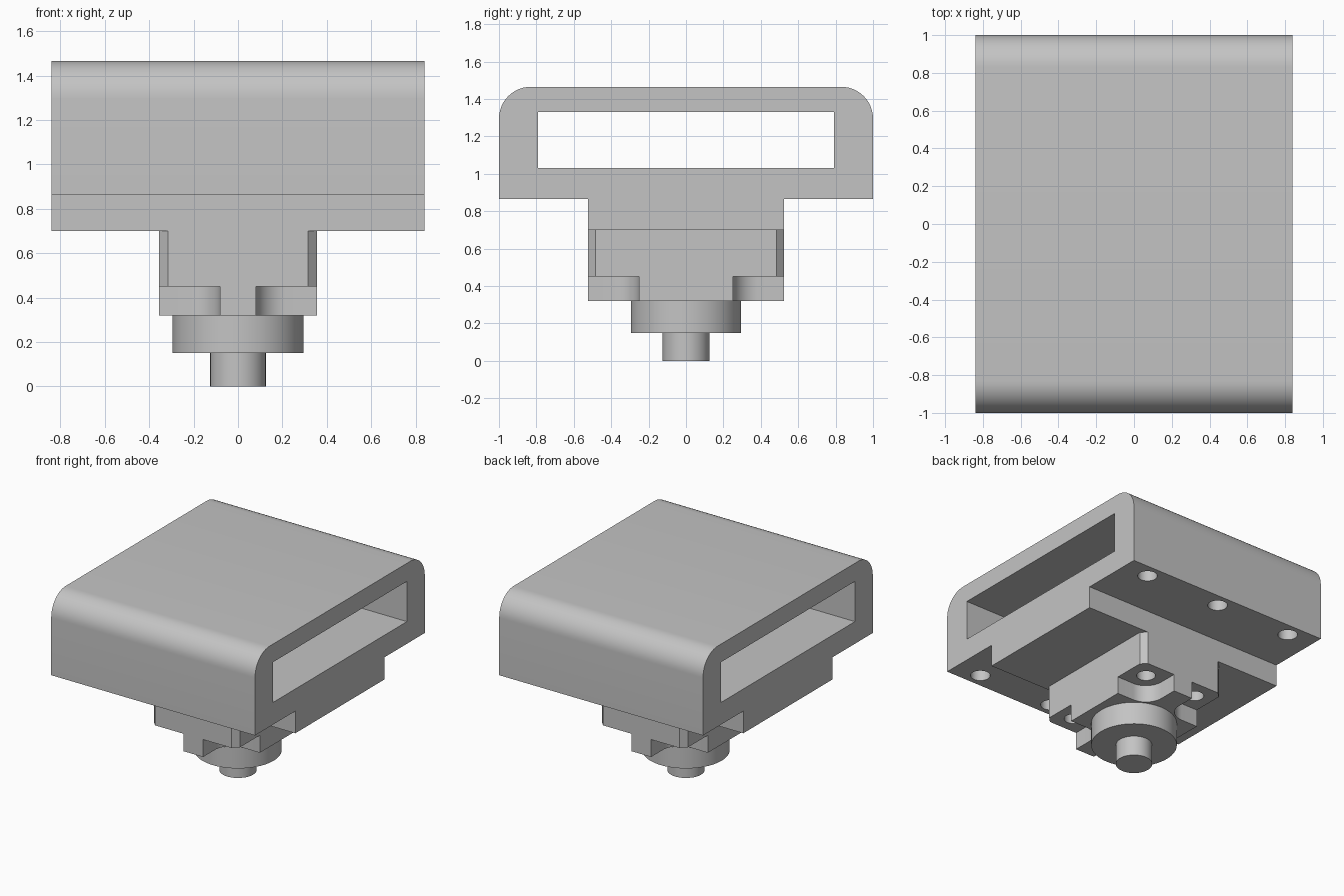
import bpy, bmesh, math
from mathutils import Vector

cube = bpy.data.objects.get("Cube")
if cube:
    bpy.data.objects.remove(cube, do_unlink=True)

grey = bpy.data.materials.new("plain_grey")
grey.use_nodes = True
grey.diffuse_color = (0.55, 0.55, 0.55, 1)
grey.node_tree.nodes["Principled BSDF"].inputs["Base Color"].default_value = grey.diffuse_color


def finish(name, bm):
    bmesh.ops.recalc_face_normals(bm, faces=bm.faces)
    mesh = bpy.data.meshes.new(name)
    bm.to_mesh(mesh)
    bm.free()
    mesh.materials.append(grey)
    obj = bpy.data.objects.new(name, mesh)
    bpy.context.collection.objects.link(obj)
    return obj


def prism(name, outline, low, high, axis="z"):
    """Extrude an outline along z, or a (y, z) outline along x."""
    bm = bmesh.new()
    place = (lambda a, b: (a, b, low)) if axis == "z" else (lambda a, b: (low, a, b))
    face = bm.faces.new([bm.verts.new(place(a, b)) for a, b in outline])
    step = Vector((0, 0, 1) if axis == "z" else (1, 0, 0)) * (high - low)
    moved = bmesh.ops.extrude_face_region(bm, geom=[face])["geom"]
    bmesh.ops.translate(bm, vec=step, verts=[v for v in moved if isinstance(v, bmesh.types.BMVert)])
    return finish(name, bm)


def arc(cx, cy, r, start, end, steps=12):
    angles = [math.radians(start + (end - start) * i / steps) for i in range(steps + 1)]
    return [(cx + r * math.cos(a), cy + r * math.sin(a)) for a in angles]


def circle(cx, cy, r, sides=48):
    return arc(cx, cy, r, 0, 360, sides)[:-1]


def four_way(quarter):
    """Mirror a first-quadrant outline, running from +x to +y, into all quadrants."""
    half = quarter + [(-x, y) for x, y in reversed(quarter)]
    return half + [(-x, -y) for x, y in half]


def cut(target, cutters):
    for c in cutters:
        c.hide_render = True
        mod = target.modifiers.new("cut", "BOOLEAN")
        mod.operation, mod.solver, mod.object = "DIFFERENCE", "EXACT", c
        bpy.context.view_layer.objects.active = target
        bpy.ops.object.modifier_apply(modifier=mod.name)
        bpy.data.objects.remove(c, do_unlink=True)


def smooth(obj):
    bpy.ops.object.select_all(action="DESELECT")
    obj.select_set(True)
    bpy.context.view_layer.objects.active = obj
    bpy.ops.object.shade_smooth_by_angle(angle=math.radians(30))


# Housing: rounded top, stepped underside, extruded along x
right_side = [(0.525, 0.70), (0.525, 0.865), (1, 0.865)] + arc(0.83, 1.295, 0.17, 0, 90)
profile = right_side + [(-y, z) for y, z in reversed(right_side)]
housing = prism("housing", profile, -0.84, 0.84, "x")

# Long slot and the screw holes under both rims
slot = prism("slot_cutter", [(-0.79, 1.03), (0.79, 1.03), (0.79, 1.33), (-0.79, 1.33)], -1, 1, "x")
rim_holes = [prism("rim_hole_cutter", circle(x, y, 0.068, 32), 0.8, 1.15)
             for x in (-0.63, 0, 0.63) for y in (-0.895, 0.895)]
cut(housing, [slot] + rim_holes)

# Mounting block with chamfered corners and four screw holes
block = prism("mounting_block", four_way([(0.355, 0.485), (0.315, 0.525)]), 0.45, 0.70)
cut(block, [prism("block_hole_cutter", circle(x, y, 0.065, 32), 0.4, 0.65)
            for x in (-0.2175, 0.2175) for y in (-0.3875, 0.3875)])

# Cross plate with a rounded pocket around each screw
pocket = arc(0.2175, 0.3875, 0.1375, 270, 180)
cross = prism("cross_plate", four_way([(0.355, 0.25)] + pocket + [(0.08, 0.525)]), 0.32, 0.45)

# Round collar and shaft
collar = prism("collar", circle(0, 0, 0.295, 64), 0.15, 0.32)
shaft = prism("shaft", circle(0, 0, 0.125), 0, 0.15)

for part in (housing, block, cross, collar, shaft):
    smooth(part)
